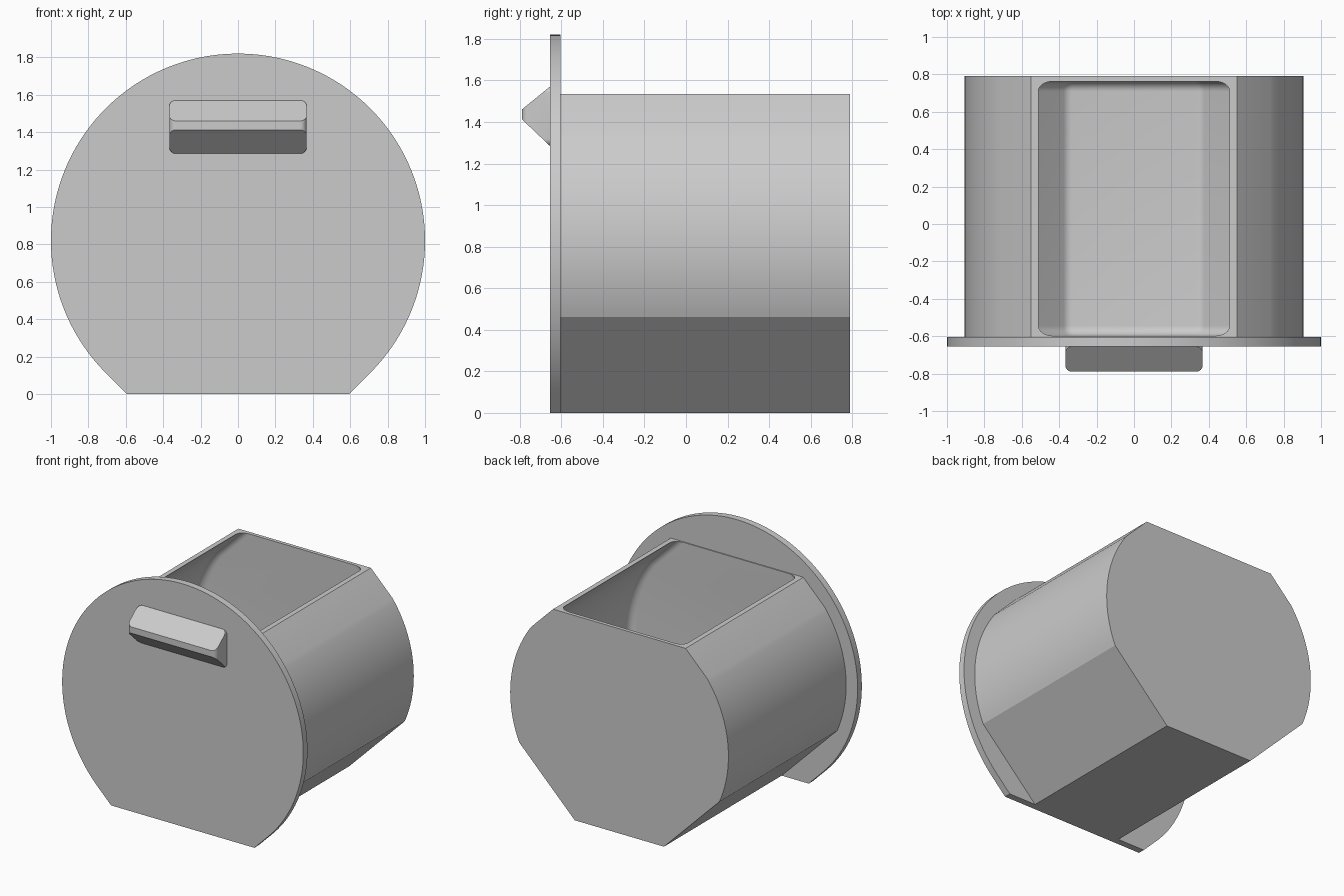
import bpy, bmesh, math

if "Cube" in bpy.data.objects:
    bpy.data.objects.remove(bpy.data.objects["Cube"])

grey = bpy.data.materials.new("light grey")
grey.diffuse_color = (0.6, 0.6, 0.6, 1)
grey.use_nodes = True
grey.node_tree.nodes["Principled BSDF"].inputs["Base Color"].default_value = grey.diffuse_color
CZ = 0.82                     # height of the round centre
S2 = math.sqrt(2)


def loft(name, rings):
    """Skin a list of closed rings of (x, y, z) points and cap both ends."""
    bm = bmesh.new()
    vs = [[bm.verts.new(p) for p in ring] for ring in rings]
    n = len(vs[0])
    for a, b in zip(vs, vs[1:]):
        for i in range(n):
            j = (i + 1) % n
            bm.faces.new((a[i], a[j], b[j], b[i]))
    bm.faces.new(vs[0])
    bm.faces.new(vs[-1])
    bmesh.ops.recalc_face_normals(bm, faces=bm.faces)
    me = bpy.data.meshes.new(name)
    bm.to_mesh(me)
    bm.free()
    me.materials.append(grey)
    ob = bpy.data.objects.new(name, me)
    bpy.context.collection.objects.link(ob)
    return ob


def smooth(ob, deg=15):
    bpy.ops.object.select_all(action='DESELECT')
    ob.select_set(True)
    bpy.context.view_layer.objects.active = ob
    bpy.ops.object.shade_smooth_by_angle(angle=math.radians(deg))


def mirrored(half, y):
    """Right half outline (top to bottom) closed with its mirror image."""
    pts = half + [(-x, z) for x, z in reversed(half)]
    return [(x, y, z) for x, z in pts]


def arc(r, a0, a1, n):
    return [(r * math.cos(a0 + (a1 - a0) * i / n),
             CZ + r * math.sin(a0 + (a1 - a0) * i / n)) for i in range(n + 1)]


def drum_half(t, top, fillet=0.0):
    """Drum outline moved inward by t: shoulder, round side, slope, floor."""
    r, up, low = 0.905 - t, 0.8945 - t, 0.8415 - t
    pts = [((up * S2 + CZ) - top, top)]
    pts += arc(r, math.pi / 4 - math.acos(up / r),
               -math.pi / 4 + math.acos(low / r), 28)
    cx = low * S2 - CZ + t        # corner of slope and floor
    if fillet:
        k = fillet * math.tan(math.pi / 8)
        for i in range(5):
            a = math.pi / 4 * (1 - i / 4)
            pts.append((cx - k + fillet * math.sin(a),
                        t + fillet * (1 - math.cos(a))))
    else:
        pts.append((cx, t))
    return pts


# Drum body with a hollow following its outline
Y0, Y1, WALL, R = -0.605, 0.79, 0.027, 0.055
body = loft("drum_body", [mirrored(drum_half(0, 1.535), y) for y in (Y0, Y1)])
front, back = -0.598, Y1 - WALL
steps = [math.pi / 2 * i / 8 for i in range(9)]
ends = [(R * (1 - math.sin(a)), R * (1 - math.cos(a))) for a in steps]
rows = [(front + dy, dt) for dt, dy in ends]
rows += [(back - dy, dt) for dt, dy in reversed(ends)]
cutter = loft("hollow_cutter", [mirrored(drum_half(WALL + dt, 1.6, 0.06), y)
                                for y, dt in rows])
cutter.hide_render = True
mod = body.modifiers.new("hollow", 'BOOLEAN')
mod.object = cutter
mod.operation = 'DIFFERENCE'
mod.solver = 'EXACT'
bpy.context.view_layer.objects.active = body
bpy.ops.object.modifier_apply(modifier="hollow")
bpy.data.objects.remove(cutter)
smooth(body)

# Round front plate with tangent sides down to a flat foot
plate_half = arc(1.0, math.pi / 2 - 0.02, -math.pi / 4, 64) + [(S2 - CZ, 0)]
plate = loft("front_plate", [mirrored(plate_half, y) for y in (-0.655, Y0)])
smooth(plate)


# Wedge handle with rounded ends
def handle_section(x, s):
    """Wedge section at x, with both slopes trimmed by the fraction s."""
    yb, yt = -0.655, -0.79

    def mix(a, b, f):
        return a + (b - a) * f
    ya, yc = mix(yb, yt, s), mix(yt, yb, s)
    up = [mix(1.57, 1.46, s), mix(1.46, 1.57, s)]
    dn = [mix(1.285, 1.413, s), mix(1.413, 1.285, s)]
    return [(x, yb + 0.01, up[0]), (x, ya, up[0]), (x, yc, up[1]),
            (x, yc, dn[1]), (x, ya, dn[0]), (x, yb + 0.01, dn[0])]


HX, HR = 0.367, 0.035
right = []
for i in range(9):
    a = math.pi / 2 * i / 8
    right.append((HX - HR * (1 - math.sin(a)),
                  0.001 + 0.26 * (1 - math.cos(a))))
sections = [(-x, s) for x, s in reversed(right)] + right
handle = loft("handle", [handle_section(x, s) for x, s in sections])
smooth(handle, 25)
